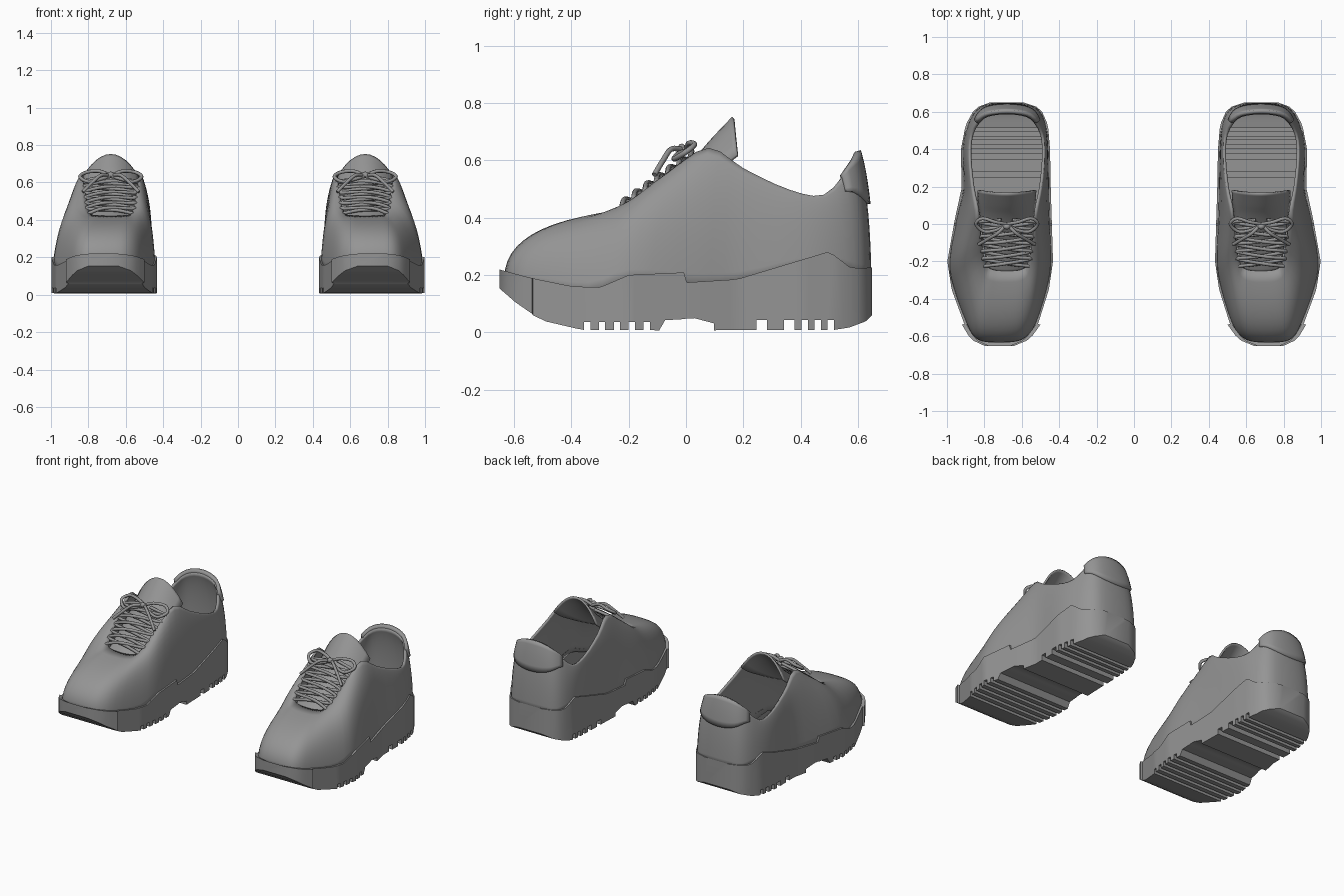
import bpy
import bmesh
import math
from mathutils import Vector

if "Cube" in bpy.data.objects:
    bpy.data.objects.remove(bpy.data.objects["Cube"])

CENTRE = 0.68  # sideways distance of each shoe

grey = bpy.data.materials.new("plain grey")
grey.use_nodes = True
grey.diffuse_color = (0.3, 0.3, 0.3, 1)
grey.node_tree.nodes["Principled BSDF"].inputs["Base Color"].default_value = (0.3, 0.3, 0.3, 1)

# Stations, toe to heel: y, inner x, outer x, rim half width, rim y, rim z, lean, shoulder height
STATIONS = [
    (-.65, -.04, .12, .03, -.25, .415, 0, .8),
    (-.615, -.11, .18, .07, -.245, .418, 0, .8),
    (-.54, -.165, .225, .105, -.225, .425, .03, .8),
    (-.35, -.225, .295, .125, -.16, .47, .13, .82),
    (-.2, -.247, .318, .14, -.05, .56, .22, .78),
    (.03, -.24, .277, .155, .08, .64, .22, .75),
    (.19, -.235, .242, .18, .2, .57, .2, .8),
    (.4, -.231, .245, .195, .36, .495, .2, .8),
    (.53, -.22, .22, .185, .48, .478, .2, .8),
    (.62, -.18, .17, .13, .565, .57, .1, .7),
    (.65, -.09, .09, .05, .59, .61, .1, .7),
]


def lerp_table(table, y, col):
    """Linear lookup of a column by the first entry."""
    if y <= table[0][0]:
        return table[0][col]
    for a, b in zip(table, table[1:]):
        if y <= b[0]:
            return a[col] + (b[col] - a[col]) * (y - a[0]) / (b[0] - a[0])
    return table[-1][col]


def spline(points, t, closed):
    """Catmull-Rom point at index t."""
    n, i = len(points), math.floor(t)
    f = t - i
    pick = (lambda j: points[j % n]) if closed else (lambda j: points[max(0, min(n - 1, j))])
    return [0.5 * (2 * b + (c - a) * f + (2 * a - 5 * b + 4 * c - d) * f ** 2
                   + (3 * b - a - 3 * c + d) * f ** 3)
            for a, b, c, d in zip(*(pick(i + k) for k in (-1, 0, 1, 2)))]


def finish(obj, angle):
    bpy.ops.object.select_all(action='DESELECT')
    obj.select_set(True)
    bpy.context.view_layer.objects.active = obj
    bpy.ops.object.shade_smooth_by_angle(angle=math.radians(angle))


def sheet(name, rows, closed=False, thickness=0.0, caps=False, angle=35):
    """Mesh through rows of points, mirrored into a pair."""
    bm = bmesh.new()
    grid = [[bm.verts.new((p[0] + CENTRE, p[1], p[2])) for p in row] for row in rows]
    pairs = list(zip(grid, grid[1:])) + ([(grid[-1], grid[0])] if closed else [])
    for a, b in pairs:
        for j in range(len(a) - 1):
            bm.faces.new((a[j], b[j], b[j + 1], a[j + 1]))
    if caps:
        for row in (grid[0], grid[-1]):
            bm.faces.new(row)
    bmesh.ops.remove_doubles(bm, verts=bm.verts, dist=1e-5)
    bmesh.ops.dissolve_degenerate(bm, edges=bm.edges, dist=1e-5)
    bmesh.ops.recalc_face_normals(bm, faces=bm.faces)
    mesh = bpy.data.meshes.new(name)
    bm.to_mesh(mesh)
    bm.free()
    mesh.materials.append(grey)
    obj = bpy.data.objects.new(name, mesh)
    bpy.context.collection.objects.link(obj)
    finish(obj, angle)
    if thickness:
        solid = obj.modifiers.new("thickness", 'SOLIDIFY')
        solid.thickness, solid.offset = thickness, 0
    mirror = obj.modifiers.new("pair", 'MIRROR')
    mirror.use_clip = mirror.use_mirror_merge = False


# Sole: tread profile swept across the width
def grooves(centres, width, top):
    for y in centres:
        yield from ((y - width, .008), (y - width, top), (y + width, top), (y + width, .008))


tread = [(-.651, .153), (-.596, .105), (-.538, .065), (-.535, .06), (-.49, .038), (-.387, .014)]
tread += grooves([-.345 + .052 * i for i in range(5)], .011, .036)
tread += [(-.094, .006), (-.073, .042), (-.007, .046), (.003, .048), (.03, .049),
          (.098, .031), (.098, .007)]
tread += grooves((.265, .36), .018, .042)
tread += grooves((.415, .46, .505), .011, .042)
tread += [(.571, .017), (.627, .038), (.65, .06)]
SOLE_TOP = [(-.651, .219), (-.543, .19), (-.397, .16), (-.3, .157), (-.2, .2), (-.007, .209),
            (.003, .174), (.178, .185), (.5, .282), (.578, .223), (.65, .226)]

rows = []
for (ya, za), (yb, zb) in zip(tread, tread[1:] + tread[-1:]):
    steps = max(1, math.ceil((yb - ya) / .03))
    for s in range(steps):
        y, z = ya + (yb - ya) * s / steps, za + (zb - za) * s / steps
        bumper = .014 if -.64 < y < -.537 else 0  # toe guard stands proud
        xi = lerp_table(STATIONS, y, 1) - bumper
        xo = lerp_table(STATIONS, y, 2) + bumper
        top = lerp_table(SOLE_TOP, y, 1)
        rows.append([(xi + .025, y, top), (xi, y, top), (xi, y, z),
                     (xo, y, z), (xo, y, top), (xo - .025, y, top)])
sheet("sole", rows, caps=True)

# Upper: curved wall from inside the sole up to the collar and throat rim
INSET = .016


def column(station, side):
    y, xi, xo, w, rim_y, rim_z, lean, shoulder = station
    x = xo - INSET if side > 0 else xi + INSET
    return x, max(-.625, y * .98), lerp_table(SOLE_TOP, y, 1) - .03, side * w, rim_y, rim_z, lean, shoulder


columns = [column(s, 1) for s in STATIONS] + [column(s, -1) for s in reversed(STATIONS)]


def upper_point(c, v):
    bx, by, bz, rx, ry, rz, lean, shoulder = spline(columns, c, True)
    base, rim = Vector((bx, by, bz)), Vector((rx, ry, rz))
    corner = base.lerp(rim, lean)
    corner.z = bz + (rz - bz) * shoulder
    return base.lerp(corner, v).lerp(corner.lerp(rim, v), v)


LEVELS = 12
sheet("upper", [[upper_point(c / 3, j / LEVELS) for j in range(LEVELS + 1)]
                for c in range(len(columns) * 3)], closed=True, thickness=.014, angle=50)

# Heel tab: thick patch wrapped round the back of the collar
heel = len(columns) / 2 - .5
rows = []
for i in range(-8, 9):
    side = i / 8
    low = .5 + .3 * side ** 2
    row = []
    for j in range(7):
        p = upper_point(heel + side * 1.9, low + (1 - low) * j / 6)
        out = Vector((p.x, p.y - .35, 0)).normalized() * .007
        row.append(p + out + Vector((0, 0, .018 * j / 6)))
    rows.append(row)
sheet("heel_tab", rows, thickness=.022)

# Tongue: arched strip rising out of the throat (y, z, half width, side drop)
path = [(-.27, .4, .1, .02), (-.1, .5, .125, .04), (.03, .605, .14, .075),
        (.1, .68, .15, .11), (.165, .748, .153, .13)]
rows = []
for s in range(17):
    y, z, w, drop = spline(path, s / 4, False)
    rows.append([(w * u, y + .015 * u * u, z - drop * u * u) for u in (j / 6 for j in range(-6, 7))])
sheet("tongue", rows, thickness=.012)


# Laces: round cords on both shoes
def cord(name, points, radius=.0095):
    curve = bpy.data.curves.new(name, 'CURVE')
    curve.dimensions = '3D'
    curve.bevel_depth, curve.bevel_resolution, curve.use_fill_caps = radius, 2, True
    steps = [spline(points, i / 5, False) for i in range((len(points) - 1) * 5 + 1)]
    for side in (-1, 1):
        line = curve.splines.new('POLY')
        line.points.add(len(steps) - 1)
        for point, (x, y, z) in zip(line.points, steps):
            point.co = (side * (x + CENTRE), y, z, 1)
        line.use_smooth = True
    curve.materials.append(grey)
    obj = bpy.data.objects.new(name, curve)
    bpy.context.collection.objects.link(obj)


ROWS = 7
for name, sign in (("lace_a", 1), ("lace_b", -1)):
    points = []
    for i in range(ROWS):
        f = i / (ROWS - 1)
        y, z, w = -.225 + .235 * f, .432 + .17 * f, .125 + .025 * f
        points.append((sign * w, y, z))
        points.append((sign * .03, y + .01, z + .026 + .006 * sign))
        sign = -sign
    cord(name, points)

for name, s in (("bow_outer", 1), ("bow_inner", -1)):
    cord(name + "_loop", [(0, 0, .635), (s * .06, .01, .66), (s * .13, .03, .655), (s * .165, .0, .63),
                          (s * .12, -.04, .605), (s * .05, -.03, .62), (0, 0, .635)])
    cord(name + "_end", [(0, 0, .635), (s * .05, -.05, .64), (s * .1, -.08, .6),
                         (s * .15, -.11, .55)])
cord("bow_knot", [(-.015, -.01, .63), (0, -.015, .645), (.015, -.01, .63)], .014)
